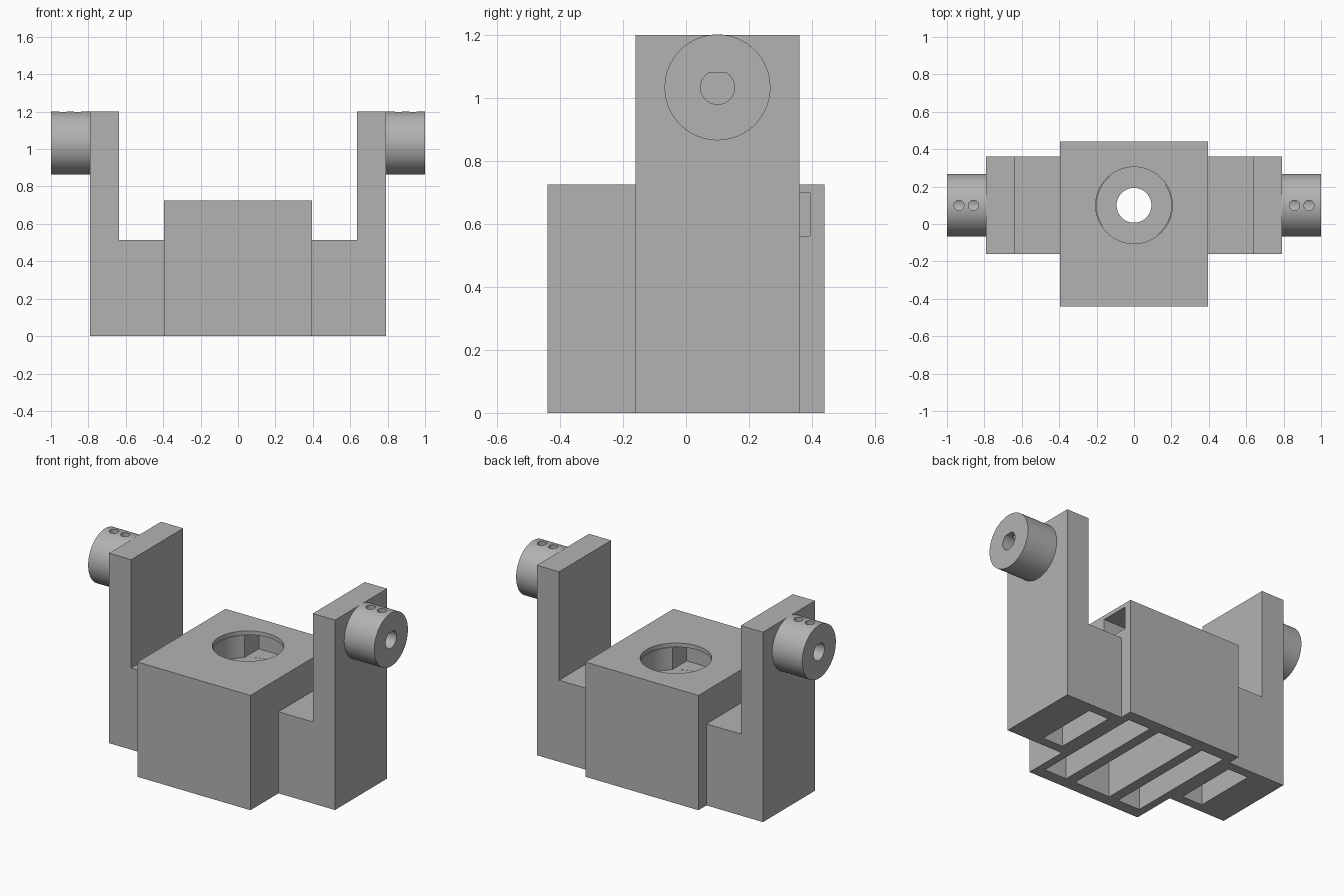
import bpy, math
from mathutils import Matrix

cube = bpy.data.objects.get("Cube")
if cube:
    bpy.data.objects.remove(cube, do_unlink=True)

import bmesh

grey = bpy.data.materials.new("light grey")
grey.use_nodes = True
grey.diffuse_color = (0.45, 0.45, 0.45, 1)
grey.node_tree.nodes["Principled BSDF"].inputs["Base Color"].default_value = (0.45, 0.45, 0.45, 1)


def finish(name, bm):
    bmesh.ops.recalc_face_normals(bm, faces=bm.faces)
    mesh = bpy.data.meshes.new(name)
    bm.to_mesh(mesh)
    bm.free()
    mesh.materials.append(grey)
    obj = bpy.data.objects.new(name, mesh)
    bpy.context.collection.objects.link(obj)
    return obj


def box(name, x, y, z):
    """Box from (low, high) ranges on each axis."""
    bm = bmesh.new()
    size = Matrix.Diagonal([r[1] - r[0] for r in (x, y, z)] + [1])
    middle = Matrix.Translation([sum(r) / 2 for r in (x, y, z)])
    bmesh.ops.create_cube(bm, size=1, matrix=middle @ size)
    return finish(name, bm)


def cylinder(name, axis, centre, radius, length, sides=64, flat_top=None):
    """Cylinder along X or Z, optionally flattened above a height."""
    bm = bmesh.new()
    turn = Matrix.Rotation(math.pi / 2, 4, "Y") if axis == "X" else Matrix()
    bmesh.ops.create_cone(bm, cap_ends=True, segments=sides, radius1=radius, radius2=radius,
                          depth=length, matrix=Matrix.Translation(centre) @ turn)
    if flat_top is not None:
        for v in bm.verts:
            v.co.z = min(v.co.z, flat_top)
    return finish(name, bm)


def cut(obj, cutters):
    for cutter in cutters:
        cutter.hide_render = True
        mod = obj.modifiers.new("cut", "BOOLEAN")
        mod.operation, mod.solver, mod.object = "DIFFERENCE", "EXACT", cutter
        bpy.context.view_layer.objects.active = obj
        bpy.ops.object.modifier_apply(modifier=mod.name)
        bpy.data.objects.remove(cutter, do_unlink=True)


def smooth(obj):
    bpy.ops.object.select_all(action="DESELECT")
    obj.select_set(True)
    bpy.context.view_layer.objects.active = obj
    bpy.ops.object.shade_smooth_by_angle(angle=math.radians(30))


def span(side, a, b):
    return tuple(sorted((side * a, side * b)))


AXIS_Y = 0.1      # shared centre line of the arms, hubs and round recess
HUB_Z = 1.033

# Central housing with round recess, through hole and hollow underside
housing = box("housing", (-0.395, 0.395), (-0.44, 0.44), (0, 0.725))
cutters = [
    cylinder("recess", "Z", (0, AXIS_Y, 0.66), 0.2, 0.2),
    cylinder("recess_lip", "Z", (0, AXIS_Y, 0.75), 0.205, 0.1),
    cylinder("through_hole", "Z", (0, AXIS_Y, 0.5), 0.093, 0.3),
    box("middle_slot", (-0.125, 0.125), (-0.365, 0.365), (-0.1, 0.5)),
]
for side in (1, -1):
    cutters.append(box("side_slot", span(side, 0.19, 0.345), (-0.365, 0.365), (-0.1, 0.5)))
    # Channel from the recess out through the housing wall, turned half way round on each side
    y = tuple(sorted((AXIS_Y + side * 0.11, AXIS_Y + side * 0.293)))
    cutters.append(box("channel", span(side, -0.13, 0.5), y, (0.561, 0.70)))
cut(housing, cutters)
smooth(housing)

for side, label in ((1, "left"), (-1, "right")):
    # L-shaped arm: one profile extruded along y, hollow underneath
    bm = bmesh.new()
    profile = [(0.395, 0), (0.79, 0), (0.79, 1.2), (0.635, 1.2), (0.635, 0.515), (0.395, 0.515)]
    face = bm.faces.new([bm.verts.new((side * x, -0.16, z)) for x, z in profile])
    new = bmesh.ops.extrude_face_region(bm, geom=[face])["geom"]
    bmesh.ops.translate(bm, vec=(0, 0.52, 0), verts=[g for g in new if isinstance(g, bmesh.types.BMVert)])
    arm = finish(label + "_arm", bm)
    cut(arm, [box("arm_pocket", span(side, 0.44, 0.58), (-0.1, 0.3), (-0.1, 0.45))])

    # Hub with a D-shaped bore and two set-screw holes
    hub = cylinder(label + "_hub", "X", (side * 0.895, AXIS_Y, HUB_Z), 0.168, 0.21)
    cutters = [cylinder("bore", "X", (side * 0.9, AXIS_Y, HUB_Z), 0.054, 0.3, 48, 1.08)]
    for x in (0.858, 0.936):
        cutters.append(cylinder("screw_hole", "Z", (side * x, AXIS_Y, 1.15), 0.027, 0.2, 24))
    cut(hub, cutters)
    smooth(hub)
